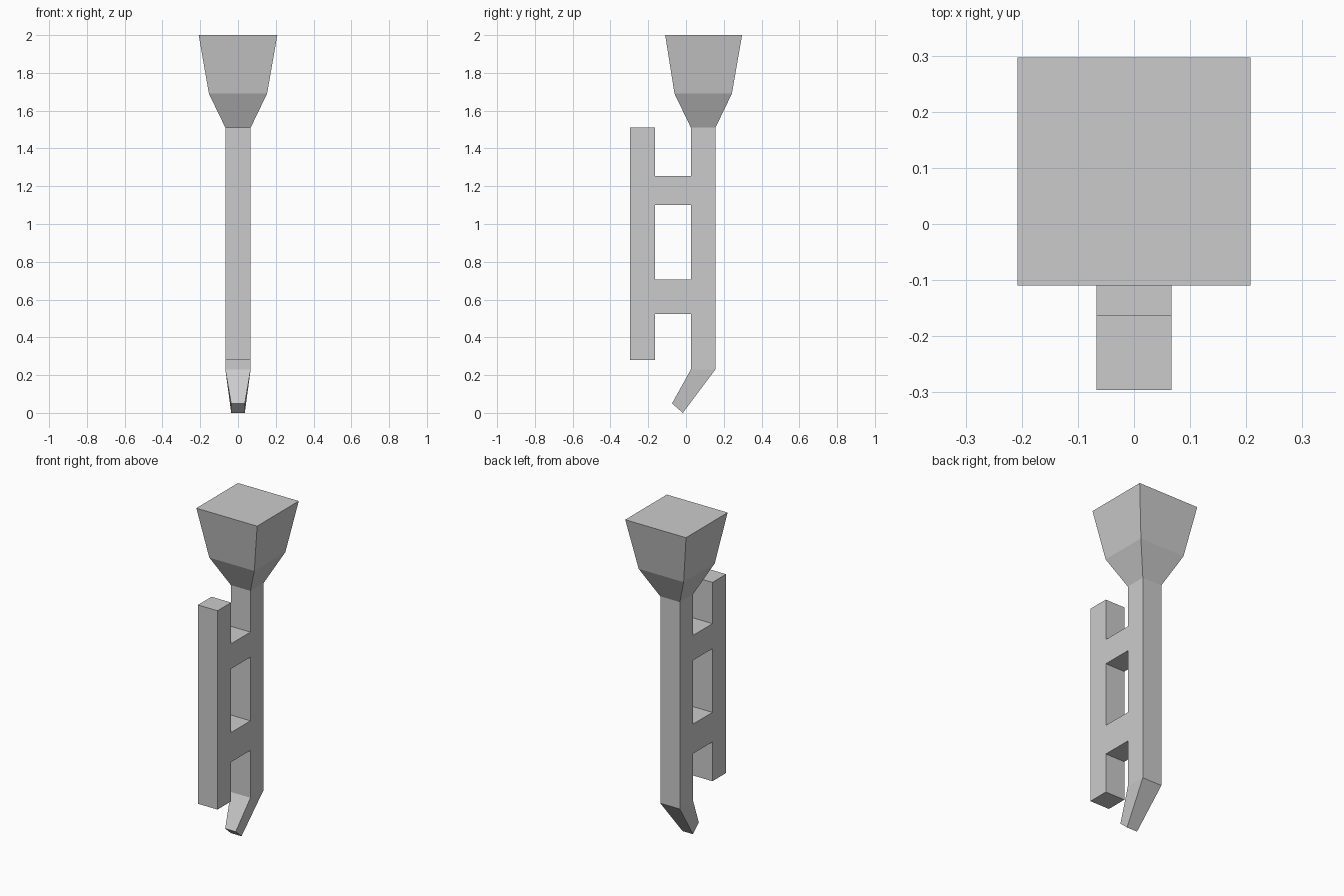
import bpy
import bmesh

if "Cube" in bpy.data.objects:
    bpy.data.objects.remove(bpy.data.objects["Cube"])

HALF = 0.067                                  # half width of tube, grip and rungs
FRONT, BACK = 0.026, 0.156                    # tube depth
GRIP_FRONT, GRIP_BACK = -0.296, -0.163        # grip depth
RUNGS = [(0.523, 0.706), (1.10, 1.255)]       # bottom and top of each rung
LEVELS = [z for rung in RUNGS for z in rung]

bm = bmesh.new()


def ring(w, front, back):
    """Four-sided section; front and back are (y, z) pairs."""
    pts = [(-w, *front), (w, *front), (w, *back), (-w, *back)]
    return [bm.verts.new(p) for p in pts]


def flat(w, y0, y1, z):
    return ring(w, (y0, z), (y1, z))


def loft(rings, open_side, open_heights):
    """Skin the rings and cap the ends, leaving one side open at the rungs."""
    for a, b in zip(rings, rings[1:]):
        for i in range(4):
            j = (i + 1) % 4
            if i == open_side and round(a[0].co.z, 3) in open_heights:
                continue
            bm.faces.new((a[i], a[j], b[j], b[i]))
    bm.faces.new(rings[0][::-1])
    bm.faces.new(rings[-1])


rung_bottoms = {round(r[0], 3) for r in RUNGS}

# Bent spout, straight tube and flared funnel, from the tip upwards
tube_rings = [flat(HALF, FRONT, BACK, z) for z in LEVELS]
tube = [ring(0.036, (-0.074, 0.05), (-0.017, 0.0)),
        flat(HALF, FRONT, BACK, 0.23),
        *tube_rings,
        flat(HALF, FRONT, BACK, 1.51),
        flat(0.154, -0.061, 0.243, 1.69),
        flat(0.208, -0.11, 0.297, 2.0)]
loft(tube, 0, rung_bottoms)

# Upright grip in front of the tube
grip_rings = [flat(HALF, GRIP_FRONT, GRIP_BACK, z) for z in LEVELS]
grip = [flat(HALF, GRIP_FRONT, GRIP_BACK, 0.28),
        *grip_rings,
        flat(HALF, GRIP_FRONT, GRIP_BACK, 1.51)]
loft(grip, 2, rung_bottoms)

# Rungs bridging the openings between grip and tube
for k in range(0, len(LEVELS), 2):
    def opening(rings, left, right):
        lo, hi = rings[k], rings[k + 1]
        return [lo[left], lo[right], hi[right], hi[left]]
    a, b = opening(grip_rings, 3, 2), opening(tube_rings, 0, 1)
    for i in range(4):
        j = (i + 1) % 4
        bm.faces.new((a[i], a[j], b[j], b[i]))

bmesh.ops.recalc_face_normals(bm, faces=bm.faces)
mesh = bpy.data.meshes.new("funnel_tube_with_grip")
bm.to_mesh(mesh)
bm.free()
obj = bpy.data.objects.new("funnel_tube_with_grip", mesh)
bpy.context.collection.objects.link(obj)
